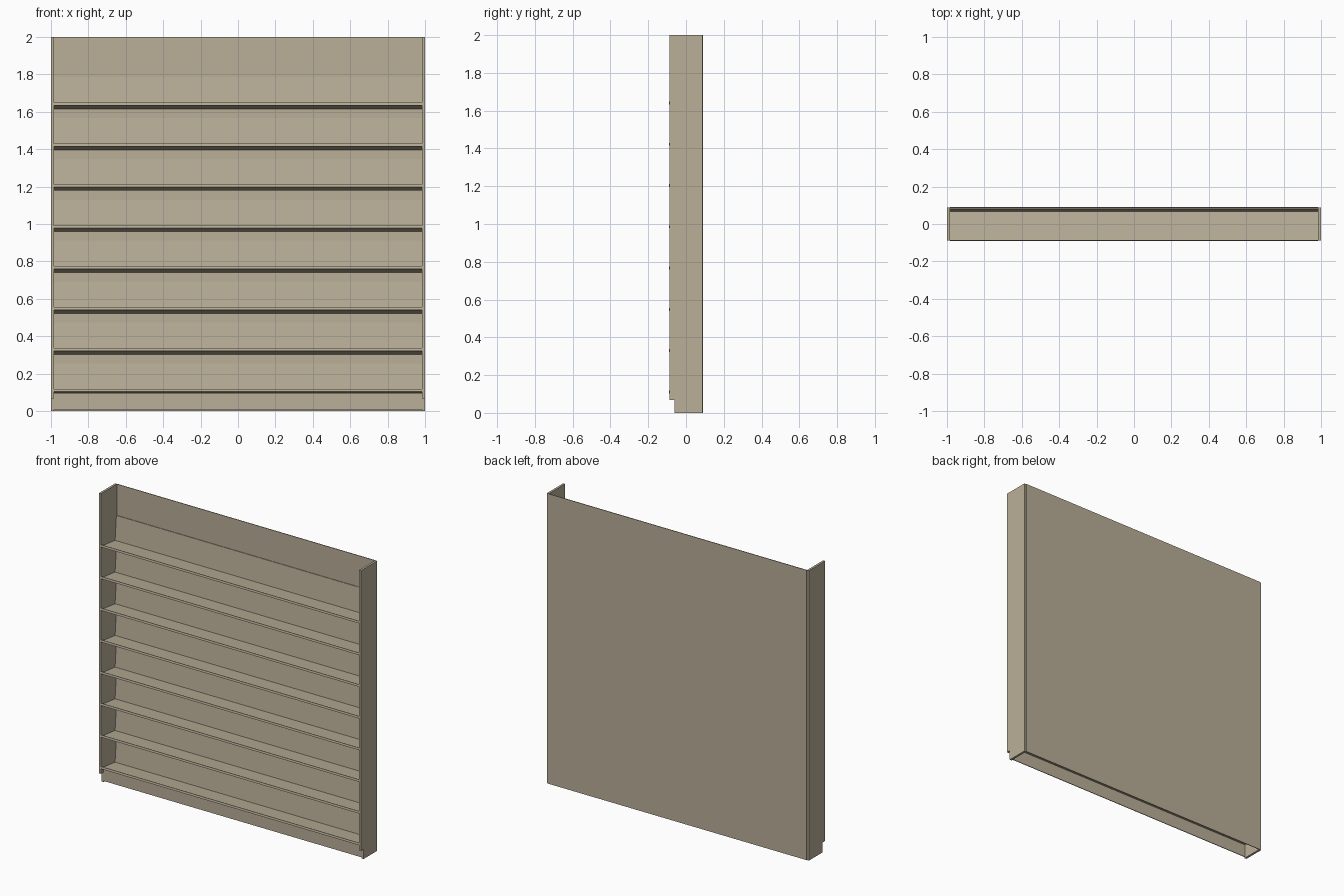
import bpy
import bmesh

if "Cube" in bpy.data.objects:
    bpy.data.objects.remove(bpy.data.objects["Cube"])

paint = bpy.data.materials.new("warm_beige_paint")
paint.diffuse_color = (0.49, 0.43, 0.315, 1.0)
paint.use_nodes = True
paint.node_tree.nodes["Principled BSDF"].inputs["Base Color"].default_value = paint.diffuse_color


def extrude_profile(name, profile, x0, x1):
    """Solid bar: a closed (y, z) outline swept from x0 to x1."""
    bm = bmesh.new()
    face = bm.faces.new([bm.verts.new((x0, y, z)) for y, z in profile])
    swept = bmesh.ops.extrude_face_region(bm, geom=[face])["geom"]
    verts = [v for v in swept if isinstance(v, bmesh.types.BMVert)]
    bmesh.ops.translate(bm, verts=verts, vec=(x1 - x0, 0, 0))
    bmesh.ops.recalc_face_normals(bm, faces=bm.faces)
    mesh = bpy.data.meshes.new(name)
    bm.to_mesh(mesh)
    bm.free()
    mesh.materials.append(paint)
    obj = bpy.data.objects.new(name, mesh)
    bpy.context.collection.objects.link(obj)
    return obj


def rect(y0, y1, z0, z1):
    return [(y0, z0), (y1, z0), (y1, z1), (y0, z1)]


INNER = 0.985       # half width between the side walls
SHELVES = 8
FIRST = 0.085       # height of the lowest shelf's rear corner
PITCH = 0.2186

# Side walls with a toe notch at the bottom front
wall = [(-0.06, 0), (0.088, 0), (0.088, 2), (-0.088, 2),
        (-0.088, 0.068), (-0.06, 0.068)]
for side, label in ((-1, "left"), (1, "right")):
    extrude_profile(label + "_side_wall", wall, side * INNER, side * 1.0)

# Back panel and recessed kick plate
extrude_profile("back_panel", rect(0.086, 0.091, 0, 2), -INNER, INNER)
extrude_profile("kick_plate", rect(-0.06, -0.055, 0.008, 0.097), -INNER, INNER)

# Tilted sheet shelves with a tall rear flange and a small front lip
shelf = [(0.071, 0.0), (0.0855, 0.170), (0.0815, 0.170), (0.067, 0.004),
         (-0.086, 0.0215), (-0.0847, 0.033), (-0.0887, 0.0335), (-0.091, 0.0185)]
for i in range(SHELVES):
    z = FIRST + i * PITCH
    extrude_profile(f"shelf_{i + 1}", [(y, h + z) for y, h in shelf], -INNER, INNER)
